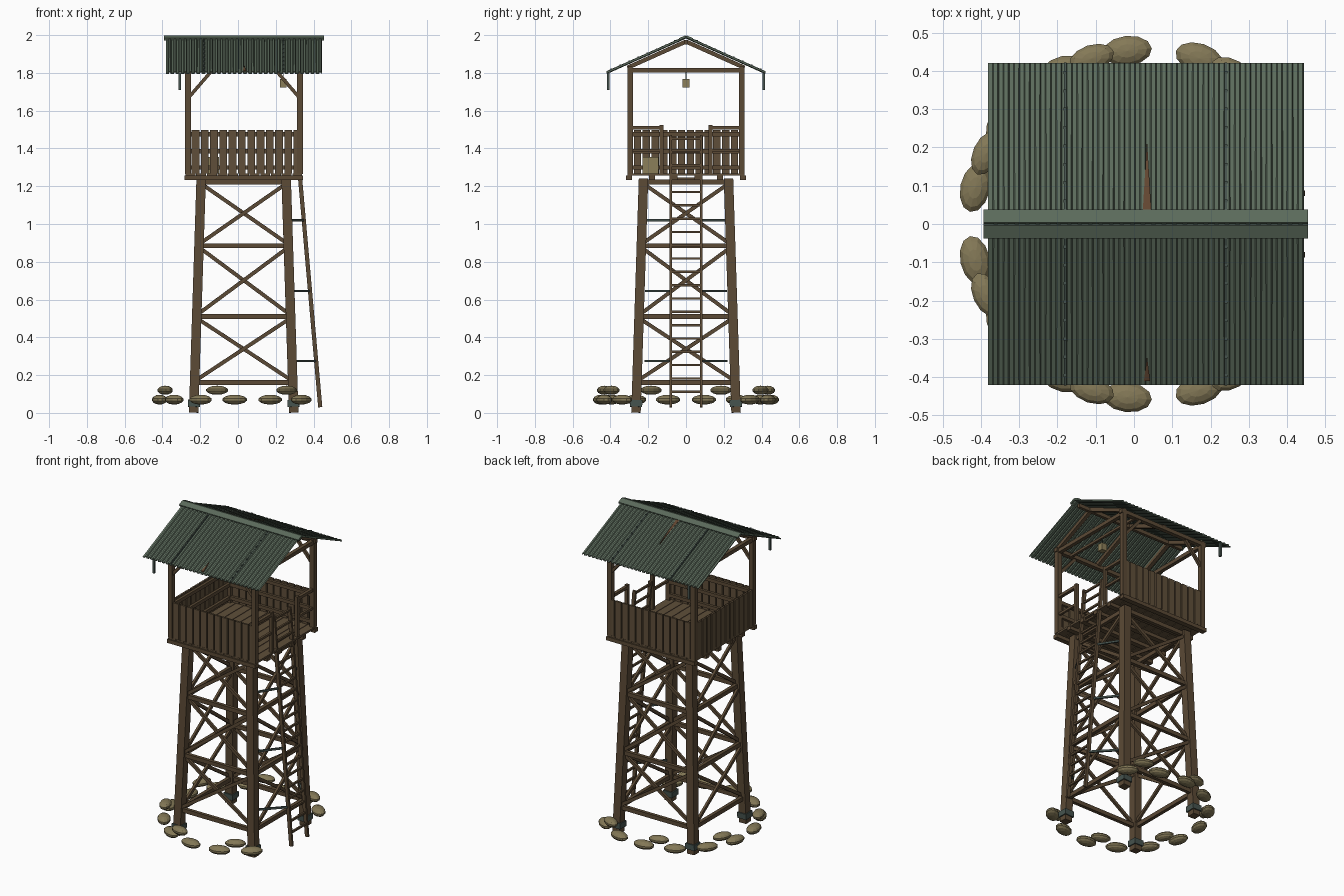
import bpy, bmesh, math
from mathutils import Vector, Matrix

if "Cube" in bpy.data.objects:
    bpy.data.objects.remove(bpy.data.objects["Cube"])

def material(name, rgb):
    m = bpy.data.materials.new(name)
    m.diffuse_color = (*rgb, 1)
    m.use_nodes = True
    m.node_tree.nodes["Principled BSDF"].inputs["Base Color"].default_value = m.diffuse_color
    return m

WOOD = material("timber brown", (0.105, 0.068, 0.036))
PLANK = material("plank brown", (0.115, 0.078, 0.042))
ROOF = material("roof green", (0.105, 0.145, 0.105))
METAL = material("dark green metal", (0.06, 0.085, 0.075))
STONE = material("sandstone", (0.23, 0.19, 0.095))
TAN = material("canvas tan", (0.26, 0.21, 0.10))
RUST = material("rust", (0.12, 0.06, 0.03))
CX = 0.03                                   # tower axis

def finish(name, bm, mat):
    bmesh.ops.recalc_face_normals(bm, faces=bm.faces)
    me = bpy.data.meshes.new(name)
    bm.to_mesh(me)
    bm.free()
    me.materials.append(mat)
    ob = bpy.data.objects.new(name, me)
    bpy.context.collection.objects.link(ob)
    return ob

def box(name, lo, hi, mat):
    lo, hi = Vector(lo), Vector(hi)
    bm = bmesh.new()
    bmesh.ops.create_cube(bm, size=1, matrix=Matrix.Translation((lo + hi) / 2)
                          @ Matrix.Diagonal((*(hi - lo), 1)))
    return finish(name, bm, mat)

def beam(name, p, q, w, h, mat, ref=None):
    """Bar from p to q; w is the sideways size, h the other."""
    p, q = Vector(p), Vector(q)
    d = (q - p).normalized()
    y = d.cross(Vector(ref) if ref else Vector((0, 0, 1))).normalized()
    x = y.cross(d)
    rot = Matrix((y, x, d)).transposed().to_4x4()
    bm = bmesh.new()
    bmesh.ops.create_cube(bm, size=1, matrix=Matrix.Translation((p + q) / 2) @ rot
                          @ Matrix.Diagonal((w, h, (q - p).length, 1)))
    return finish(name, bm, mat)

# legs with metal foot collars
def half(z):
    return 0.265 - 0.04 * z / 1.24

def leg_point(sx, sy, z):
    return Vector((CX + sx * half(z), sy * half(z), z))

for sx in (-1, 1):
    for sy in (-1, 1):
        beam("leg", leg_point(sx, sy, 0.002), leg_point(sx, sy, 1.24), 0.05, 0.05, WOOD, (1, 0, 0))
        beam("foot_collar", leg_point(sx, sy, 0.032), leg_point(sx, sy, 0.068),
             0.064, 0.064, METAL, (1, 0, 0))

# girts and cross braces on the four sides
corners = [(-1, -1), (1, -1), (1, 1), (-1, 1)]
levels = [0.16, 0.51, 0.885, 1.222]
for i in range(4):
    a, b = corners[i], corners[(i + 1) % 4]
    out = Vector((a[0] + b[0], a[1] + b[1], 0)) * 0.004
    for z in levels:
        beam("girt", leg_point(*a, z), leg_point(*b, z), 0.022, 0.026, WOOD)
    for z0, z1 in zip(levels, levels[1:]):
        z0, z1 = z0 + 0.008, z1 - 0.008
        beam("brace", leg_point(*a, z0) + out, leg_point(*b, z1) + out, 0.015, 0.02, WOOD)
        beam("brace", leg_point(*b, z0) - out, leg_point(*a, z1) - out, 0.015, 0.02, WOOD)

# platform joists and deck boards
X0, X1, Y = -0.28, 0.342, 0.31
for i in range(6):
    y = -0.302 + i * 0.1208
    box("joist", (X0 - 0.002, y - 0.016, 1.234), (X1 + 0.003, y + 0.016, 1.258), WOOD)
n = 11
w = (X1 - X0) / n
for i in range(n):
    box("deck_board", (X0 + i * w + 0.002, -Y, 1.256), (X0 + (i + 1) * w - 0.002, Y, 1.268), PLANK)

# corner posts, roof plates and knee braces
for x in (-0.265, 0.328):
    for sy in (-1, 1):
        box("post", (x - 0.015, sy * 0.295 - 0.015, 1.265), (x + 0.015, sy * 0.295 + 0.015, 1.825), WOOD)
        d = 1 if x < 0 else -1
        beam("knee_brace", (x, sy * 0.295, 1.665), (x + d * 0.125, sy * 0.295, 1.81), 0.016, 0.018, WOOD)
for sy in (-1, 1):
    box("wall_plate", (-0.29, sy * 0.295 - 0.013, 1.81), (0.35, sy * 0.295 + 0.013, 1.835), WOOD)

# plank walls on front, back and left
def spread(a, b, n, gap):
    s = (b - a) / n
    return [(a + i * s + gap / 2, a + (i + 1) * s - gap / 2) for i in range(n)]

for sy in (-1, 1):
    for a, b in spread(-0.25, 0.34, 12, 0.008):
        box("wall_plank", (a, sy * 0.303 - 0.006, 1.268), (b, sy * 0.303 + 0.006, 1.497), PLANK)
    for z in (1.30, 1.385, 1.475):
        box("wall_rail", (-0.25, sy * 0.289 - 0.008, z - 0.011), (0.315, sy * 0.289 + 0.008, z + 0.011), WOOD)
for a, b in spread(-0.28, 0.28, 12, 0.008):
    box("wall_plank", (-0.28, a, 1.268), (-0.268, b, 1.497), PLANK)
for z in (1.30, 1.385, 1.475):
    box("wall_rail", (-0.268, -0.28, z - 0.011), (-0.252, 0.28, z + 0.011), WOOD)

# open railings either side of the ladder
for sy in (-1, 1):
    y0, y1 = sorted((sy * 0.13, sy * 0.295))
    box("gate_post", (0.318, sy * 0.13 - 0.01, 1.265), (0.338, sy * 0.13 + 0.01, 1.525), WOOD)
    box("gate_rail", (0.318, y0, 1.5), (0.338, y1, 1.518), WOOD)
    box("gate_rail", (0.321, y0, 1.383), (0.335, y1, 1.398), WOOD)

# ladder and its metal stays
def ladder_x(z):
    return 0.438 - 0.088 * z

for sy in (-1, 1):
    beam("ladder_rail", (ladder_x(0.03), sy * 0.08, 0.03), (ladder_x(1.47), sy * 0.08, 1.47),
         0.014, 0.022, WOOD)
    for z in (0.275, 0.645, 1.02):
        beam("ladder_stay", (CX + half(z), sy * 0.215, z), (ladder_x(z), sy * 0.08, z), 0.01, 0.012, METAL)
for i in range(20):
    z = 0.112 + i * 0.0705
    beam("rung", (ladder_x(z), -0.08, z), (ladder_x(z), 0.08, z), 0.012, 0.012, WOOD)

# roof framing
RIDGE, SLOPE = 1.985, 0.448
def roof_z(y):
    return RIDGE - SLOPE * abs(y)

for x in (-0.265, 0.03, 0.328):
    for sy in (-1, 1):
        beam("rafter", (x, 0, RIDGE - 0.019), (x, sy * 0.31, roof_z(0.31) - 0.019), 0.024, 0.022, WOOD)
for x in (-0.265, 0.328):
    box("tie_beam", (x - 0.012, -0.305, 1.802), (x + 0.012, 0.305, 1.826), WOOD)
box("lantern_beam", (0.232, -0.295, 1.806), (0.248, 0.295, 1.822), WOOD)
box("ridge_beam", (-0.36, -0.009, 1.95), (0.42, 0.009, 1.974), WOOD)

# corrugated roof sheets
RX0, RX1, RY = -0.382, 0.442, 0.42
N = 30
pitch = (RX1 - RX0) / N
for sy in (-1, 1):
    bm = bmesh.new()
    rows = []
    for i in range(N):
        for f, dz in ((0, 0), (0.5, 0), (0.62, 0.008), (0.88, 0.008)):
            x = RX0 + (i + f) * pitch
            rows.append([bm.verts.new((x, sy * y, roof_z(y) + dz)) for y in (0, RY)])
    rows.append([bm.verts.new((RX1, sy * y, roof_z(y))) for y in (0, RY)])
    for a, b in zip(rows, rows[1:]):
        bm.faces.new((a[0], b[0], b[1], a[1]))
    ob = finish("roof_sheet", bm, ROOF)
    mod = ob.modifiers.new("thickness", "SOLIDIFY")
    mod.thickness = 0.006
    mod.offset = 0
    # sheet seams with rivets
    for x in (-0.18, 0.24):
        beam("sheet_seam", (x, sy * 0.03, roof_z(0.03) + 0.008), (x, sy * RY, roof_z(RY) + 0.008),
             0.006, 0.008, METAL)
        for k in range(8):
            y = 0.06 + k * 0.048
            box("rivet", (x - 0.004, sy * y - 0.004, roof_z(y) + 0.006),
                (x + 0.004, sy * y + 0.004, roof_z(y) + 0.015), METAL)
    # ridge cap half
    beam("ridge_cap", (CX + 0.002 - 0.425, sy * 0.018, 1.9855), (CX + 0.002 + 0.423, sy * 0.018, 1.9855),
         0.037, 0.012, ROOF, (0, sy * SLOPE, 1))
    # short drain pipe under the eave
    box("drain_pipe", (-0.316, sy * 0.411 - 0.007, 1.71), (-0.302, sy * 0.411 + 0.007, 1.80), METAL)

# rust streaks lying on the sheets
for sy, y0, y1, wide in ((1, 0.035, 0.22, 0.011), (-1, 0.41, 0.345, 0.008)):
    bm = bmesh.new()
    pts = [(0.034 - wide, y0), (0.034 + wide, y0), (0.034, y1)]
    low = [bm.verts.new((x, sy * y, roof_z(y) + 0.005)) for x, y in pts]
    top = [bm.verts.new((x, sy * y, roof_z(y) + 0.0125)) for x, y in pts]
    bm.faces.new(low)
    bm.faces.new(top)
    for i in range(3):
        j = (i + 1) % 3
        bm.faces.new((low[i], low[j], top[j], top[i]))
    finish("rust_streak", bm, RUST)

# hanging lantern and supply crate
box("lantern_cord", (0.238, -0.002, 1.765), (0.242, 0.002, 1.81), METAL)
box("lantern", (0.222, -0.018, 1.722), (0.258, 0.018, 1.768), TAN)
box("crate", (-0.185, -0.23, 1.268), (-0.1, -0.145, 1.355), TAN)

# ring of stones, open at the ladder
def stone(deg, z, size):
    a = math.radians(deg)
    bm = bmesh.new()
    bmesh.ops.create_uvsphere(bm, u_segments=12, v_segments=7, radius=1,
        matrix=Matrix.Translation((CX + 0.455 * math.cos(a), 0.455 * math.sin(a), z))
        @ Matrix.Rotation(a, 4, "Z") @ Matrix.Diagonal((*size, 1)))
    finish("stone", bm, STONE)

for i in range(12):
    stone(48 + 24 * i, 0.07, (0.04, 0.066, 0.026))
for i in range(6):
    stone(60 + 48 * i, 0.12, (0.036, 0.062, 0.024))
